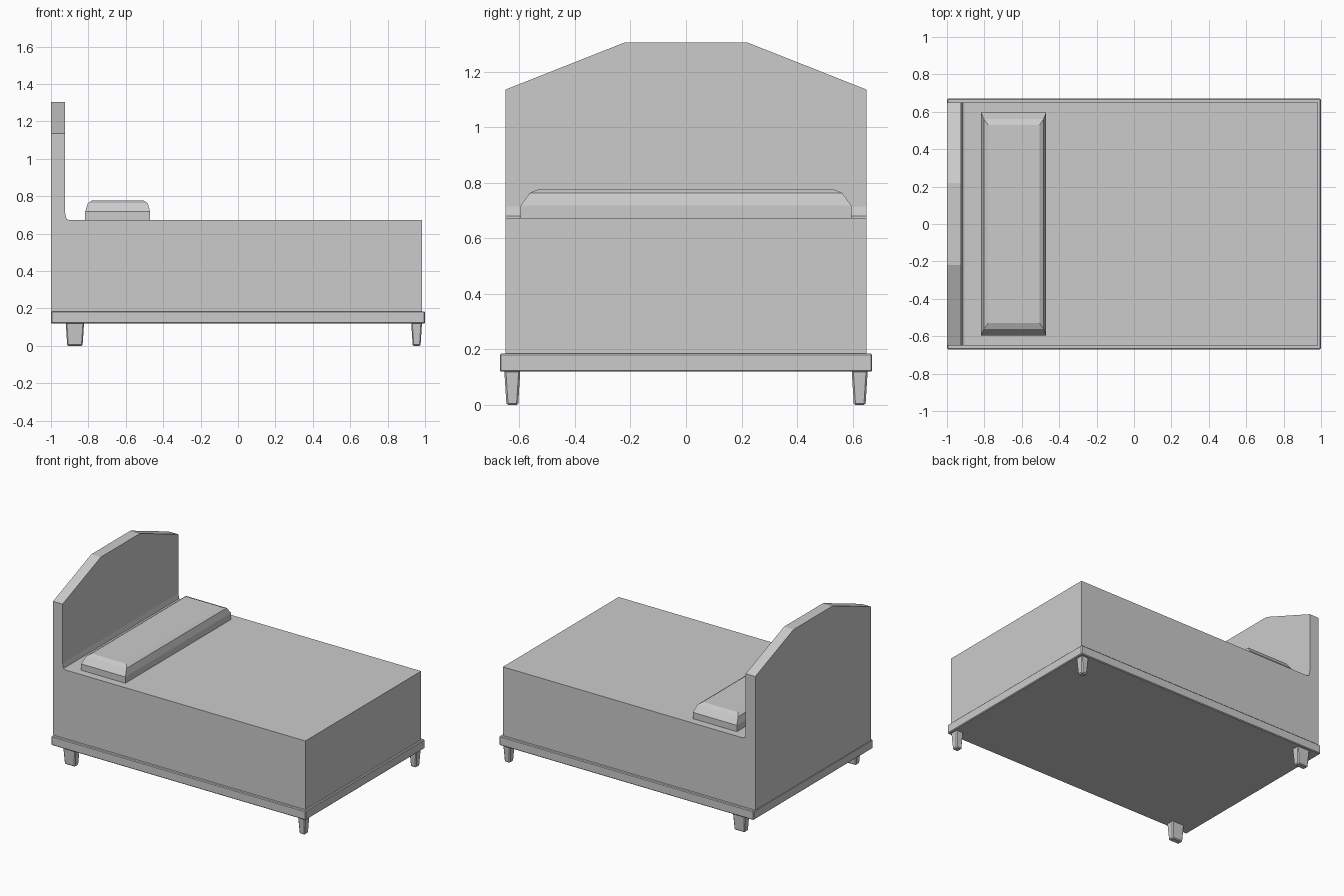
import bpy, bmesh

cube = bpy.data.objects.get("Cube")
if cube:
    bpy.data.objects.remove(cube, do_unlink=True)

GREY = 0.6
grey = bpy.data.materials.new("plain_grey")
grey.use_nodes = True
grey.diffuse_color = (GREY, GREY, GREY, 1)
grey.node_tree.nodes["Principled BSDF"].inputs["Base Color"].default_value = (GREY, GREY, GREY, 1)


def finish(name, bm, bevel=0.0):
    """Turn a bmesh into a named object with an optional small chamfer."""
    bmesh.ops.recalc_face_normals(bm, faces=bm.faces)
    mesh = bpy.data.meshes.new(name)
    bm.to_mesh(mesh)
    bm.free()
    mesh.materials.append(grey)
    obj = bpy.data.objects.new(name, mesh)
    bpy.context.collection.objects.link(obj)
    if bevel:
        mod = obj.modifiers.new("chamfer", 'BEVEL')
        mod.width, mod.segments = bevel, 1
        mod.limit_method, mod.angle_limit = 'ANGLE', 0.7
    return obj


def loft(name, rings, bevel=0.0):
    """Stack rectangles (x0, x1, y0, y1, z) and cap both ends."""
    bm = bmesh.new()
    loops = [[bm.verts.new(p) for p in ((x0, y0, z), (x1, y0, z), (x1, y1, z), (x0, y1, z))]
             for x0, x1, y0, y1, z in rings]
    for low, high in zip(loops, loops[1:]):
        for i in range(4):
            j = (i + 1) % 4
            bm.faces.new((low[i], low[j], high[j], high[i]))
    bm.faces.new(loops[0])
    bm.faces.new(loops[-1])
    return finish(name, bm, bevel)


def extrude(name, points, direction):
    """Extrude a flat outline along a direction."""
    bm = bmesh.new()
    face = bm.faces.new([bm.verts.new(p) for p in points])
    new = bmesh.ops.extrude_face_region(bm, geom=[face])["geom"]
    bmesh.ops.translate(bm, vec=direction, verts=[v for v in new if isinstance(v, bmesh.types.BMVert)])
    return finish(name, bm)


HALF = 0.65       # half width of the bed
HEAD = -0.925     # inner face of the headboard
TOP = 0.673       # mattress height

# Base rail
loft("base_rail", [(-1, 1, -0.67, 0.67, 0.12), (-1, 1, -0.67, 0.67, 0.185)], 0.005)

# Mattress body, with the small curve where it meets the headboard
side = [(HEAD, 0.185), (0.985, 0.185), (0.985, TOP), (-0.905, TOP), (-0.917, 0.68), (HEAD, 0.715)]
extrude("mattress", [(x, -HALF, z) for x, z in side], (0, 2 * HALF, 0))

# Headboard with sloped shoulders
half = [(HALF, 0.185), (HALF, 1.135), (0.22, 1.305)]
outline = half + [(-y, z) for y, z in reversed(half)]
extrude("headboard", [(-1, y, z) for y, z in outline], (HEAD + 1, 0, 0))

# Pillow: upright sides, sloped shoulders and a flat top
loft("pillow", [(-0.817, -0.47, -0.595, 0.595, TOP),
                (-0.817, -0.47, -0.595, 0.595, 0.718),
                (-0.803, -0.483, -0.562, 0.562, 0.763),
                (-0.78, -0.505, -0.53, 0.53, 0.777)])

# Tapered legs, wider at the head end
for end, x, hx in (("head", -0.872, 0.049), ("foot", 0.955, 0.029)):
    for label, s in (("left", 1), ("right", -1)):
        x = -0.872 if end == "head" else x
        y, hy, inset = s * 0.625, 0.029, 0.008
        loft(f"{end}_leg_{label}",
             [(x - hx + inset, x + hx - inset, y - hy + inset, y + hy - inset, 0),
              (x - hx, x + hx, y - hy, y + hy, 0.125)], 0.006)
